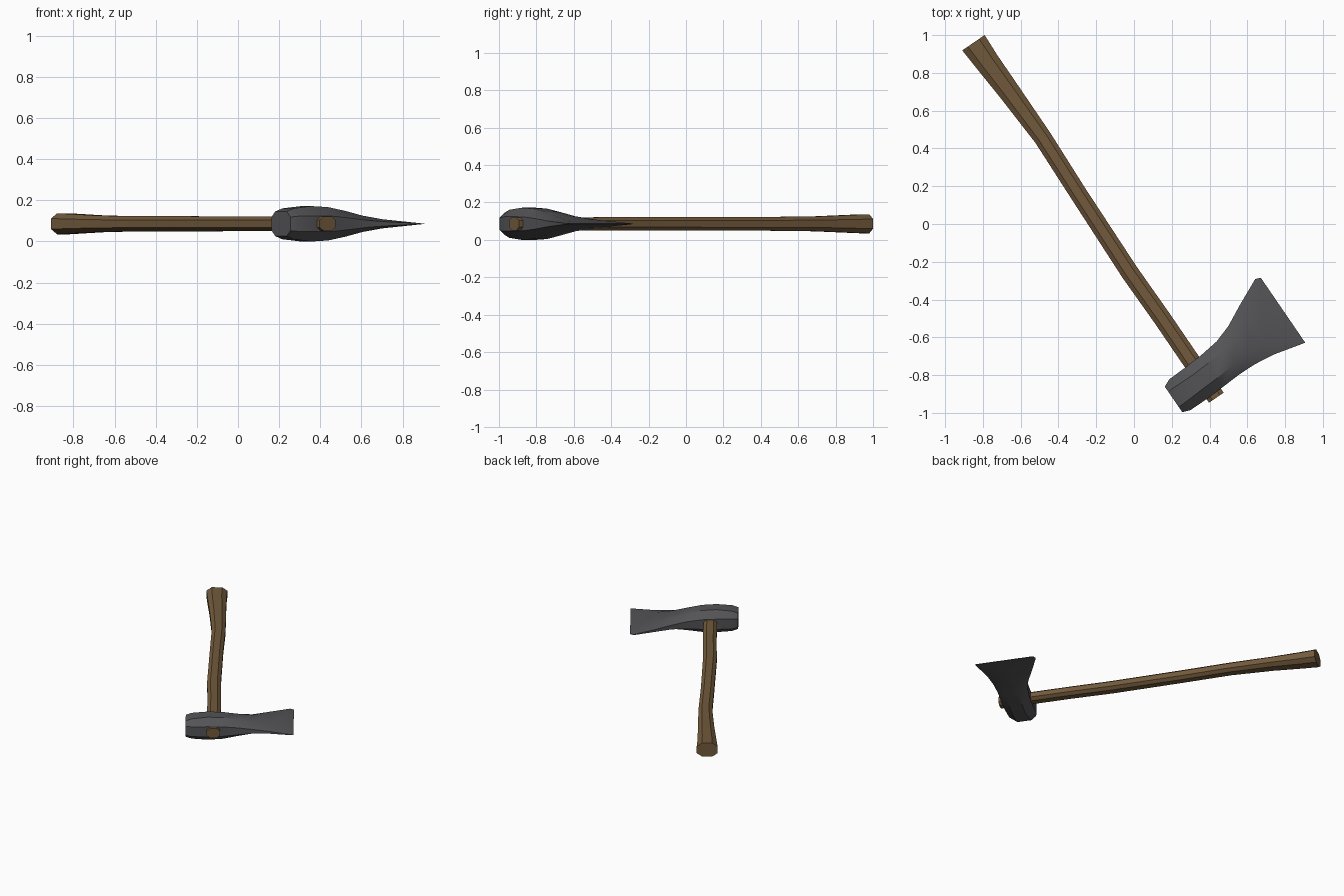
import bpy, bmesh, math
from mathutils import Vector

if "Cube" in bpy.data.objects:
    bpy.data.objects.remove(bpy.data.objects["Cube"])

ZC = 0.086                                   # mid height of the lying axe
D = Vector((0.565, -0.825, 0)).normalized()  # along the handle, towards the head
U = Vector((0.825, 0.565, 0)).normalized()   # across, towards the cutting edge


def material(name, rgb):
    m = bpy.data.materials.new(name)
    m.diffuse_color = (*rgb, 1)
    m.use_nodes = True
    m.node_tree.nodes["Principled BSDF"].inputs["Base Color"].default_value = m.diffuse_color
    return m


def loft(name, sections, along, across, mat):
    """Sections: (position, low, high, half thickness, flat share, side share)."""
    bm = bmesh.new()
    rings = []
    for p, lo, hi, h, f, g in sections:
        c, r = (lo + hi) / 2, (hi - lo) / 2
        octagon = [(1, g), (f, 1), (-f, 1), (-1, g), (-1, -g), (-f, -1), (f, -1), (1, -g)]
        rings.append([bm.verts.new(along * p + across * (c + a * r) + Vector((0, 0, ZC + b * h)))
                      for a, b in octagon])
    for r0, r1 in zip(rings, rings[1:]):
        for i in range(8):
            j = (i + 1) % 8
            bm.faces.new((r0[i], r0[j], r1[j], r1[i]))
    bm.faces.new(rings[0])
    bm.faces.new(rings[-1])
    bmesh.ops.recalc_face_normals(bm, faces=bm.faces)
    me = bpy.data.meshes.new(name)
    bm.to_mesh(me)
    bm.free()
    me.materials.append(mat)
    ob = bpy.data.objects.new(name, me)
    bpy.context.collection.objects.link(ob)
    bpy.context.view_layer.objects.active = ob
    ob.select_set(True)
    bpy.ops.object.shade_smooth_by_angle(angle=math.radians(30))
    ob.select_set(False)
    return ob


wood = material("brown wood", (0.168, 0.102, 0.045))
steel = material("dark steel", (0.088, 0.088, 0.095))

# Handle: gently bowed, flared at the grip, poking out below the head
loft("handle", [
    (-1.272, -0.231, -0.087, 0.051, 0.5, 0.5),
    (-1.15, -0.222, -0.092, 0.047, 0.5, 0.5),
    (-0.95, -0.206, -0.092, 0.040, 0.5, 0.5),
    (-0.65, -0.188, -0.093, 0.037, 0.5, 0.5),
    (-0.30, -0.198, -0.106, 0.037, 0.5, 0.5),
    (0.20, -0.211, -0.116, 0.036, 0.5, 0.5),
    (0.50, -0.206, -0.112, 0.035, 0.5, 0.5),
    (1.005, -0.207, -0.113, 0.035, 0.5, 0.5),
], D, U, wood)

# Head: blunt poll, thick eye, hollow cheeks, flared thin blade
loft("axe_head", [
    (-0.352, 0.802, 0.966, 0.060, 0.6, 0.55),
    (-0.310, 0.784, 0.982, 0.075, 0.5, 0.5),
    (-0.200, 0.780, 0.982, 0.086, 0.45, 0.45),
    (-0.100, 0.774, 0.978, 0.081, 0.45, 0.45),
    (0.010, 0.760, 0.972, 0.062, 0.45, 0.42),
    (0.107, 0.728, 0.974, 0.040, 0.5, 0.4),
    (0.219, 0.671, 0.988, 0.022, 0.6, 0.4),
    (0.365, 0.603, 1.024, 0.006, 0.8, 0.4),
    (0.393, 0.614, 1.030, 0.002, 0.9, 0.4),
], U, D, steel)
